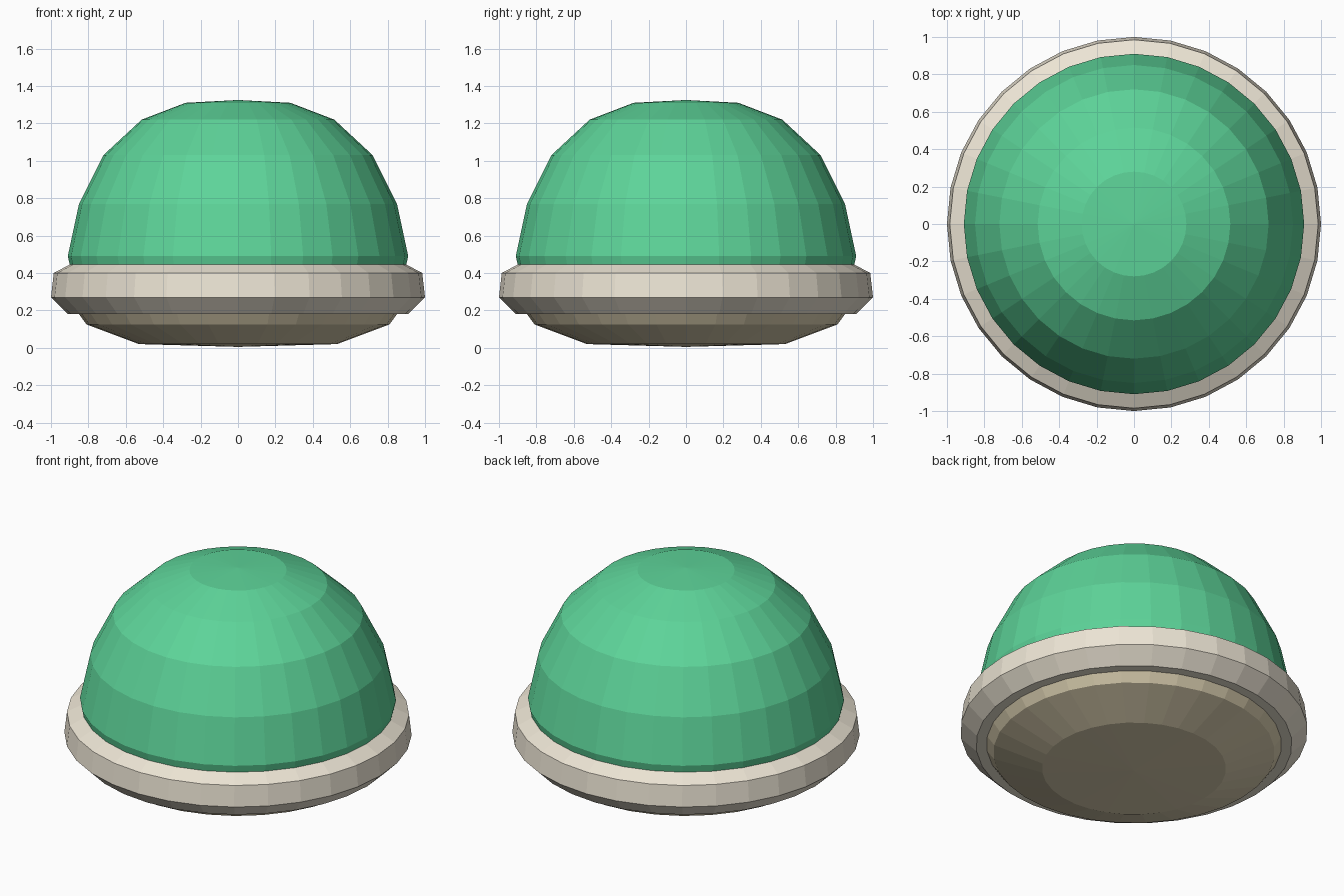
import bpy, bmesh
from math import cos, sin, pi

if "Cube" in bpy.data.objects:
    bpy.data.objects.remove(bpy.data.objects["Cube"])

SEGMENTS = 32


def material(name, rgb):
    m = bpy.data.materials.new(name)
    m.diffuse_color = (*rgb, 1)
    m.use_nodes = True
    m.node_tree.nodes["Principled BSDF"].inputs["Base Color"].default_value = m.diffuse_color
    return m


def lathe(name, profile, mat):
    """Spin a (radius, z) profile around the z axis; radius 0 makes a pole."""
    bm = bmesh.new()
    rings = []
    for r, z in profile:
        if r == 0:
            rings.append([bm.verts.new((0, 0, z))] * SEGMENTS)
        else:
            rings.append([bm.verts.new((r * cos(2 * pi * i / SEGMENTS),
                                        r * sin(2 * pi * i / SEGMENTS), z))
                          for i in range(SEGMENTS)])
    for a, b in zip(rings, rings[1:]):
        for i in range(SEGMENTS):
            j = (i + 1) % SEGMENTS
            corners = list(dict.fromkeys((a[i], a[j], b[j], b[i])))
            bm.faces.new(corners)
    mesh = bpy.data.meshes.new(name)
    bm.to_mesh(mesh)
    bm.free()
    mesh.materials.append(mat)
    obj = bpy.data.objects.new(name, mesh)
    bpy.context.collection.objects.link(obj)
    return obj


green = material("green", (0.11, 0.66, 0.32))
cream = material("cream", (0.84, 0.78, 0.66))
tan = material("tan", (0.70, 0.62, 0.43))

# Belly plate, from the ground up to the underside of the rim
lathe("belly", [(0, 0.005), (0.53, 0.02), (0.81, 0.125), (0.85, 0.18)], tan)

# Rim band around the widest part
lathe("rim", [(0.85, 0.18), (0.91, 0.18), (1.0, 0.27), (0.985, 0.40),
              (0.90, 0.445)], cream)

# Shell dome
lathe("dome", [(0.90, 0.445), (0.91, 0.49), (0.85, 0.77), (0.72, 1.03),
               (0.515, 1.22), (0.28, 1.31), (0, 1.325)], green)
